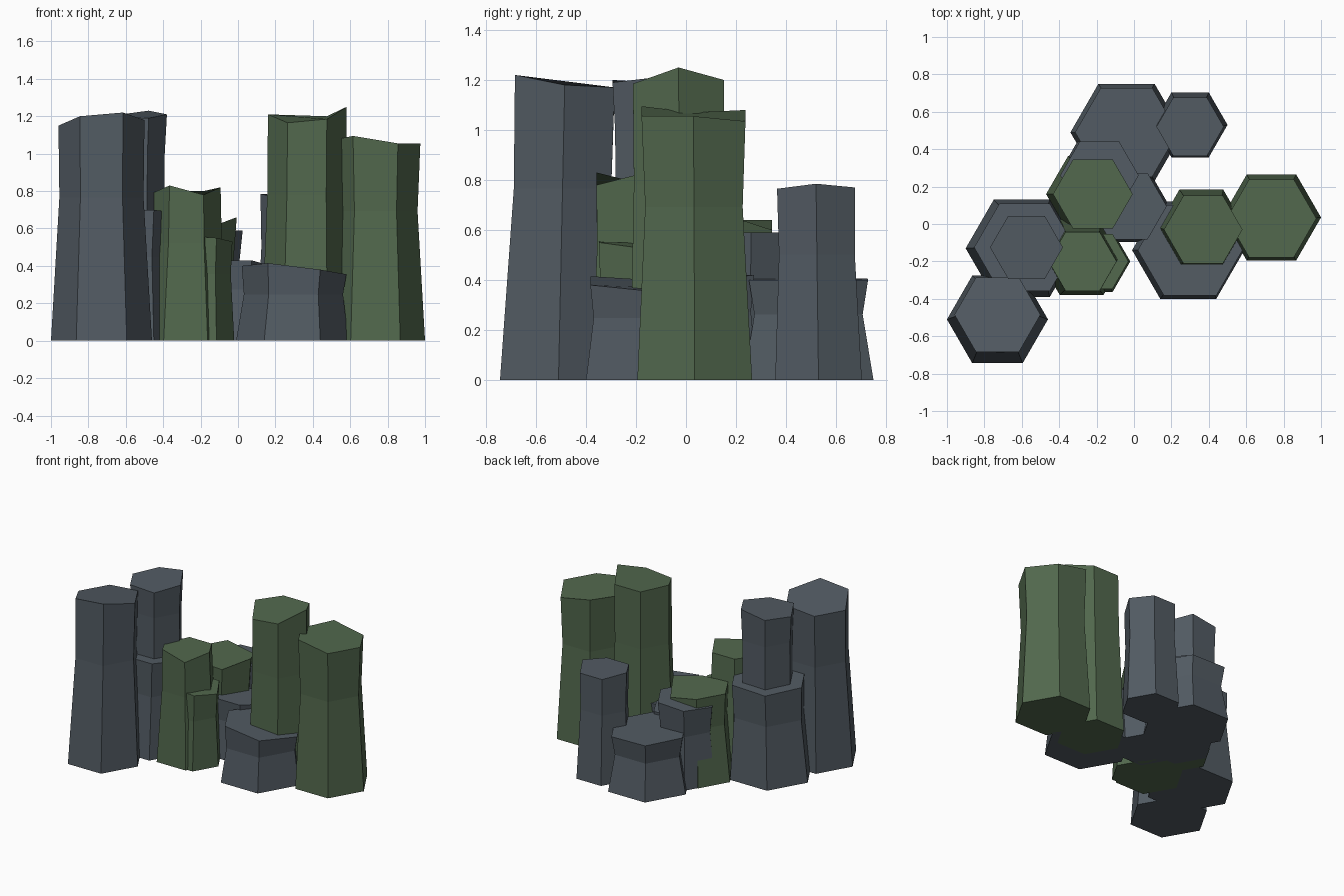
import bpy, bmesh
from math import cos, sin, pi


def material(name, rgb):
    m = bpy.data.materials.new(name)
    m.diffuse_color = (*rgb, 1)
    return m


slate = material("slate", (0.085, 0.105, 0.125))
moss = material("moss", (0.085, 0.14, 0.075))


def column(name, mat, base, waist_r, top, heights, z0=0.0):
    """Hexagonal column: base ring, pinched waist ring, uneven top ring.
    heights run right, back-right, back-left, left, front-left, front-right."""
    f = 0.65
    zm = z0 + (sum(heights) / 6 - z0) * f
    waist = (base[0] + (top[0] - base[0]) * f, base[1] + (top[1] - base[1]) * f, waist_r)
    bm = bmesh.new()
    rings = []
    for (x, y, r), zs in ((base, [z0] * 6), (waist, [zm] * 6), (top, heights)):
        rings.append([bm.verts.new((x + r * cos(i * pi / 3), y + r * sin(i * pi / 3), zs[i]))
                      for i in range(6)])
    for a, b in zip(rings, rings[1:]):
        for i in range(6):
            j = (i + 1) % 6
            bm.faces.new((a[i], a[j], b[j], b[i]))
    bm.faces.new(rings[0][::-1])
    bm.faces.new(rings[2])
    me = bpy.data.meshes.new(name)
    bm.to_mesh(me)
    bm.free()
    me.materials.append(mat)
    bpy.context.collection.objects.link(bpy.data.objects.new(name, me))


# Left group, with a small column stacked on the wide one
column("front_left_column", slate, (-0.73, -0.51, 0.27), 0.225, (-0.73, -0.485, 0.23),
       [1.18, 1.17, 1.15, 1.15, 1.20, 1.22])
column("left_wide_column", slate, (-0.60, -0.13, 0.30), 0.26, (-0.585, -0.125, 0.27),
       [0.68, 0.69, 0.68, 0.69, 0.70, 0.70])
column("left_stacked_column", slate, (-0.58, -0.12, 0.185), 0.185, (-0.575, -0.125, 0.195),
       [1.21, 1.23, 1.20, 1.19, 1.20, 1.19], z0=0.62)

# Back group
column("back_low_column", slate, (-0.04, 0.49, 0.30), 0.25, (-0.04, 0.49, 0.275),
       [0.40, 0.40, 0.405, 0.41, 0.41, 0.40])
column("back_right_column", slate, (0.30, 0.53, 0.20), 0.175, (0.30, 0.52, 0.18),
       [0.785, 0.77, 0.77, 0.785, 0.765, 0.765])

# Centre group
column("centre_low_column", slate, (-0.03, 0.095, 0.22), 0.19, (-0.03, 0.095, 0.205),
       [0.40, 0.42, 0.42, 0.42, 0.43, 0.43])
column("centre_back_column", slate, (-0.19, 0.255, 0.22), 0.19, (-0.185, 0.26, 0.21),
       [0.59, 0.59, 0.58, 0.57, 0.59, 0.59])
column("centre_mossy_column", moss, (-0.235, 0.16, 0.235), 0.20, (-0.22, 0.16, 0.213),
       [0.66, 0.60, 0.64, 0.64, 0.63, 0.62])

# Front pair
column("front_mossy_column", moss, (-0.28, -0.175, 0.235), 0.19, (-0.275, -0.2, 0.182),
       [0.82, 0.80, 0.80, 0.79, 0.83, 0.78])
column("front_short_mossy_column", moss, (-0.21, -0.20, 0.19), 0.165, (-0.20, -0.20, 0.17),
       [0.53, 0.55, 0.55, 0.55, 0.56, 0.55])

# Right group
column("right_low_column", slate, (0.29, -0.14, 0.30), 0.265, (0.30, -0.14, 0.28),
       [0.355, 0.36, 0.38, 0.40, 0.415, 0.38])
column("right_tall_mossy_column", moss, (0.36, -0.02, 0.235), 0.21, (0.37, -0.03, 0.21),
       [1.25, 1.20, 1.20, 1.21, 1.165, 1.185])
column("far_right_mossy_column", moss, (0.735, 0.035, 0.265), 0.225, (0.735, 0.03, 0.24),
       [1.055, 1.035, 1.08, 1.07, 1.095, 1.055])
